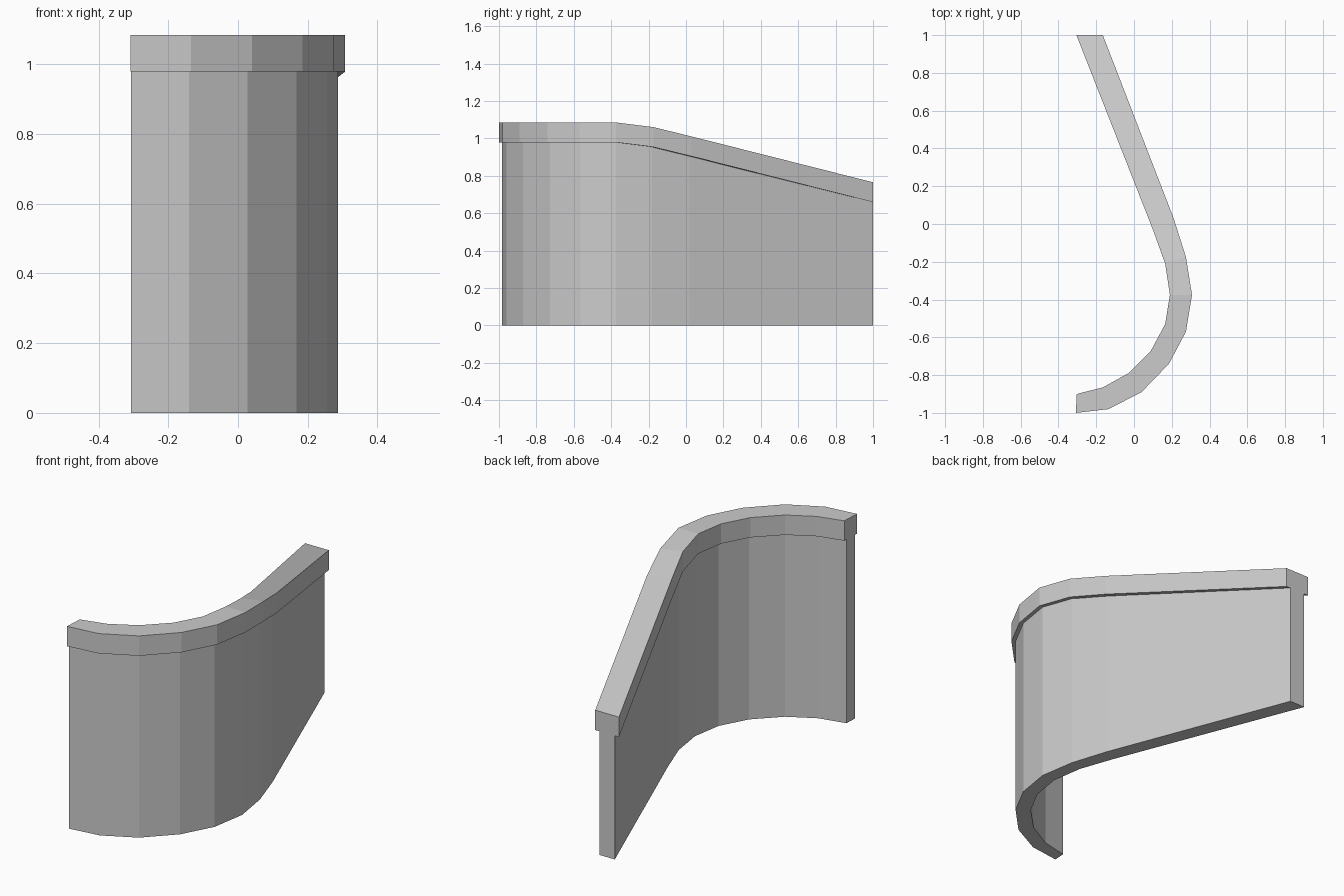
import bpy, bmesh
from mathutils import Vector

if "Cube" in bpy.data.objects:
    bpy.data.objects.remove(bpy.data.objects["Cube"])

# Path stations: outer x, y, inner x, y, top height of the coping
STATIONS = [
    (-0.308, -1.00, -0.303, -0.90, 1.085),
    (-0.135, -0.98, -0.165, -0.865, 1.085),
    (0.04, -0.89, -0.03, -0.79, 1.085),
    (0.185, -0.74, 0.09, -0.67, 1.085),
    (0.275, -0.57, 0.165, -0.53, 1.085),
    (0.307, -0.375, 0.19, -0.375, 1.085),
    (0.275, -0.175, 0.165, -0.21, 1.06),
    (0.21, 0.03, 0.10, -0.03, 1.01),
    (-0.165, 1.00, -0.305, 1.00, 0.765),
]
COPING_DEPTH = 0.106


def sweep(name, inset, section):
    """Sweep a rectangle along the path; section gives (bottom, top) from the coping top."""
    bm = bmesh.new()
    rings = []
    for ox, oy, ix, iy, top in STATIONS:
        outer, inner = Vector((ox, oy, 0)), Vector((ix, iy, 0))
        a, b = outer.lerp(inner, inset), inner.lerp(outer, inset)
        low, high = section(top)
        rings.append([bm.verts.new((p.x, p.y, z))
                      for p, z in ((a, low), (b, low), (b, high), (a, high))])
    for r, s in zip(rings, rings[1:]):
        for i in range(4):
            j = (i + 1) % 4
            bm.faces.new((r[i], r[j], s[j], s[i]))
    bm.faces.new(rings[0][::-1])
    bm.faces.new(rings[-1])
    bmesh.ops.recalc_face_normals(bm, faces=bm.faces)
    mesh = bpy.data.meshes.new(name)
    bm.to_mesh(mesh)
    bm.free()
    obj = bpy.data.objects.new(name, mesh)
    bpy.context.collection.objects.link(obj)
    return obj


# Curved wall body, narrower than its cap
sweep("wall_body", 0.175, lambda top: (0.0, top - COPING_DEPTH))
# Overhanging cap that follows the sloping top
sweep("wall_coping", 0.0, lambda top: (top - COPING_DEPTH, top))
